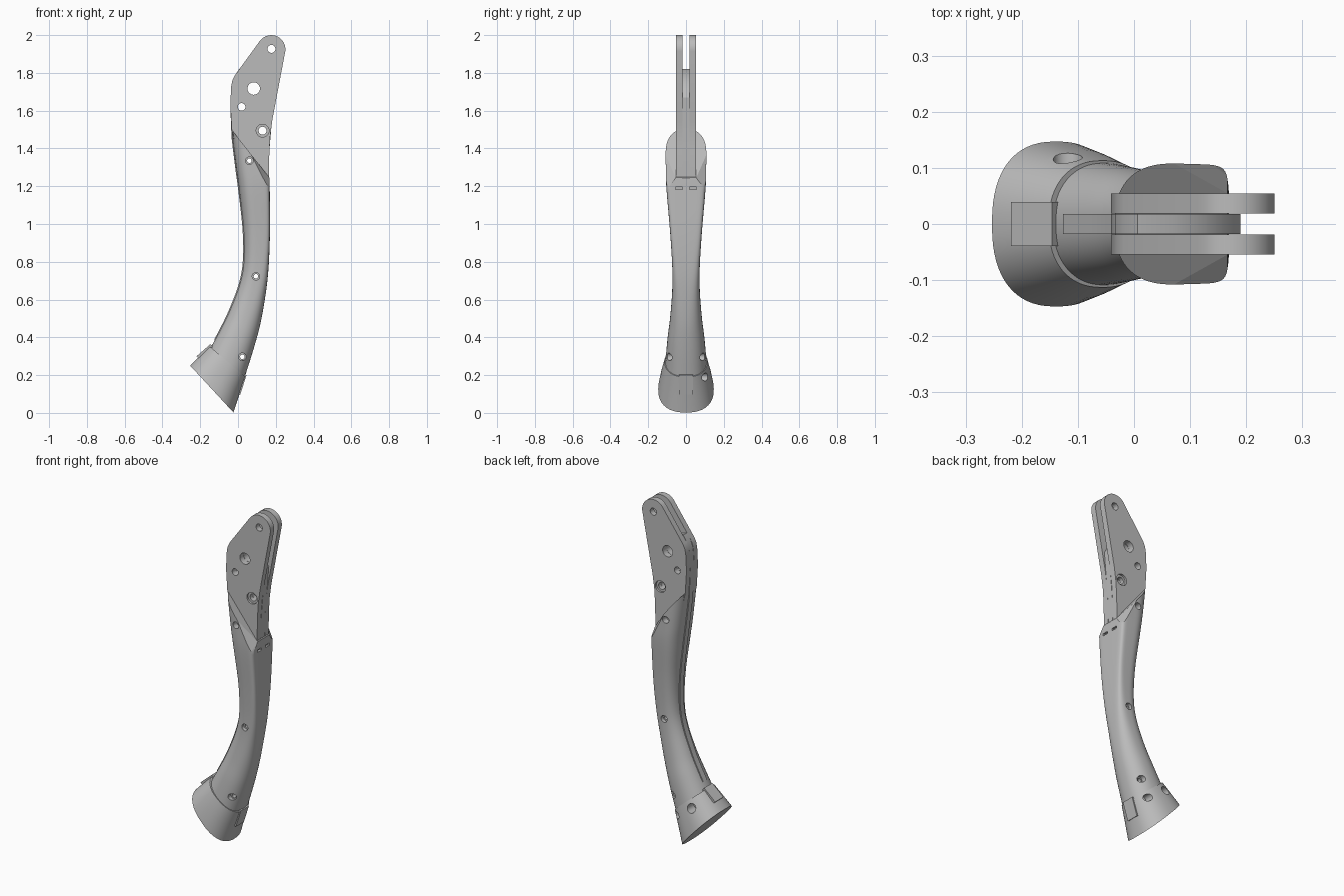
import bpy, bmesh, math
from mathutils import Vector

if "Cube" in bpy.data.objects:
    bpy.data.objects.remove(bpy.data.objects["Cube"])

grey = bpy.data.materials.new("mid_grey")
grey.diffuse_color = (0.50, 0.50, 0.50, 1)
grey.use_nodes = True
grey.node_tree.nodes["Principled BSDF"].inputs["Base Color"].default_value = grey.diffuse_color


def make(name, bm):
    bmesh.ops.recalc_face_normals(bm, faces=bm.faces)
    me = bpy.data.meshes.new(name)
    bm.to_mesh(me)
    bm.free()
    me.materials.append(grey)
    ob = bpy.data.objects.new(name, me)
    bpy.context.collection.objects.link(ob)
    return ob


def prism(name, pts, y0, y1):
    """Extrude an x-z outline between two y values."""
    bm = bmesh.new()
    a = [bm.verts.new((x, y0, z)) for x, z in pts]
    b = [bm.verts.new((x, y1, z)) for x, z in pts]
    bm.faces.new(a)
    bm.faces.new(b)
    for i in range(len(pts)):
        j = (i + 1) % len(pts)
        bm.faces.new((a[i], a[j], b[j], b[i]))
    return make(name, bm)


def disc(x, z, r, n=28):
    return [(x + r * math.cos(2 * math.pi * i / n), z + r * math.sin(2 * math.pi * i / n)) for i in range(n)]


def spline(keys, sub):
    """Catmull-Rom through rows of numbers."""
    out = []
    for i in range(len(keys) - 1):
        p = [keys[max(0, min(len(keys) - 1, i + k))] for k in (-1, 0, 1, 2)]
        for s in range(sub):
            t = s / sub
            out.append([0.5 * (2 * b + (c - a) * t + (2 * a - 5 * b + 4 * c - d) * t * t
                               + (3 * b - a - 3 * c + d) * t ** 3) for a, b, c, d in zip(*p)])
    return out + [list(keys[-1])]


def loft(rows, n=64):
    """Rows: front x, z, back x, z, half width, front and back roundness exponent."""
    bm = bmesh.new()
    rings = []
    for lx, lz, rx, rz, w, ef, eb in rows:
        ring = []
        for i in range(n):
            t = 2 * math.pi * i / n
            c, s = math.cos(t), math.sin(t)
            e = 2 / (eb if c > 0 else ef)
            k = 0.5 + 0.5 * math.copysign(abs(c) ** e, c)
            ring.append(bm.verts.new((lx + (rx - lx) * k, w * math.copysign(abs(s) ** e, s), lz + (rz - lz) * k)))
        rings.append(ring)
    for a, b in zip(rings, rings[1:]):
        for i in range(n):
            j = (i + 1) % n
            bm.faces.new((a[i], a[j], b[j], b[i]))
    bm.faces.new(rings[0])
    bm.faces.new(rings[-1])
    return bm


def slice_off(bm, co, no):
    geom = bm.verts[:] + bm.edges[:] + bm.faces[:]
    cut = bmesh.ops.bisect_plane(bm, geom=geom, plane_co=co, plane_no=no, clear_outer=True)
    bmesh.ops.holes_fill(bm, edges=[e for e in cut["geom_cut"] if isinstance(e, bmesh.types.BMEdge)])


# Leg body: swept section, flat at the back near the top
keys = [(-0.045, 1.60, 0.166, 1.60, 0.107, 2.6, 8),
        (-0.032, 1.48, 0.166, 1.45, 0.108, 2.6, 8),
        (-0.010, 1.30, 0.166, 1.30, 0.107, 2.6, 8),
        (0.006, 1.18, 0.168, 1.18, 0.103, 2.5, 8),
        (0.029, 0.97, 0.169, 0.95, 0.084, 2.4, 7),
        (0.030, 0.80, 0.161, 0.76, 0.073, 2.3, 4.5),
        (0.008, 0.68, 0.145, 0.62, 0.073, 2.2, 3),
        (-0.045, 0.54, 0.118, 0.47, 0.084, 2.2, 2.4),
        (-0.092, 0.443, 0.082, 0.337, 0.098, 2.2, 2.3),
        (-0.145, 0.345, 0.034, 0.185, 0.109, 2.2, 2.3)]
rows = spline(keys, 6)
bm = loft(rows)
seam = Vector((0.2, 0, -0.254))
slice_off(bm, (0.166, 0, 1.246), (0.254, 0, 0.2))
for s in (1, -1):   # small bevels at the back shoulder
    p, q, t = Vector((0.166, 0.055 * s, 1.246)), Vector((0.166, 0.103 * s, 1.18)), Vector((0.11, 0.106 * s, 1.29))
    no = (q - p).cross(t - p)
    slice_off(bm, p, no if no.z > 0 else -no)
body = make("leg_body", bm)

# Side plates: rounded pivot end on top, hidden tail inside the body
arc = [(0.176 + 0.075 * math.cos(math.radians(a)), 1.925 + 0.075 * math.sin(math.radians(a)))
       for a in range(-8, 149, 12)]
outline = [(0.150, 1.15), (0.163, 1.25), (0.166, 1.39), (0.171, 1.47), (0.182, 1.553)] + arc + \
          [(-0.018, 1.785), (-0.030, 1.76), (-0.036, 1.73), (-0.041, 1.63), (-0.033, 1.50), (0.01, 1.30), (0.04, 1.15)]
plates = [prism("side_plate_" + n, outline, s * 0.019, s * 0.054) for n, s in (("left", -1), ("right", 1))]

# Centre spine between the plates, showing as a strip down the front of the body
front = [(r[0] - 0.005, r[1]) for r in rows if 0.38 < r[1] < 1.48]
back = [((r[0] + r[2]) / 2, (r[1] + r[3]) / 2) for r in rows if 0.38 < r[1] < 1.1]
spine = prism("centre_spine",
              [(-0.036, 1.50), *front, *reversed(back), (0.15, 1.15), (0.163, 1.25), (0.166, 1.39), (0.180, 1.55),
               (0.190, 1.67), (0.165, 1.72), (0.125, 1.765), (0.07, 1.80), (0.006, 1.82),
               (-0.018, 1.785), (-0.034, 1.74), (-0.041, 1.63)], -0.018, 0.018)

# Flared foot with its two locking tongues
foot = make("foot_cup", loft([(-0.152, 0.354, 0.040, 0.190, 0.113, 2.3, 2.3),
                              (-0.203, 0.302, 0.009, 0.102, 0.132, 2.3, 2.3),
                              (-0.253, 0.250, -0.024, 0.002, 0.147, 2.4, 2.4)]))
front_tongue = prism("front_tongue", [(-0.146, 0.364), (-0.219, 0.300), (-0.205, 0.285), (-0.12, 0.33)], -0.039, 0.039)
back_tongue = prism("back_tongue", [(0.045, 0.20), (0.012, 0.097), (-0.01, 0.105), (0.02, 0.21)], -0.038, 0.038)


def cut(objs, cutter):
    cutter.hide_render = True
    for ob in objs:
        m = ob.modifiers.new("cut", "BOOLEAN")
        m.operation, m.solver, m.object = "DIFFERENCE", "EXACT", cutter
        dg = bpy.context.evaluated_depsgraph_get()
        me = bpy.data.meshes.new_from_object(ob.evaluated_get(dg))
        ob.modifiers.clear()
        ob.data = me
    bpy.data.objects.remove(cutter)


# Bolt holes through the plates
for x, z, r in ((0.177, 1.927, 0.021), (0.083, 1.717, 0.033), (0.019, 1.62, 0.020), (0.13, 1.494, 0.021)):
    cut(plates + [spine], prism("drill", disc(x, z, r), -0.3, 0.3))
for p, s in zip(plates, (-1, 1)):
    cut([p], prism("bore", disc(0.13, 1.494, 0.034), s * 0.042, s * 0.3))

# Recessed screw holes through the body
for x, z, depth, objs in ((0.06, 1.335, 0.068, plates + [spine, body]), (0.095, 0.723, 0.05, [body, spine]),
                          (0.023, 0.297, 0.07, [body])):
    cut(objs, prism("drill", disc(x, z, 0.012), -0.3, 0.3))
    for s in (-1, 1):
        cut([body], prism("bore", disc(x, z, 0.020), s * depth, s * 0.3))

# Sockets on one side of the foot, and slots in the back of the body
for x, z, r in ((-0.118, 0.265, 0.026), (-0.012, 0.19, 0.021)):
    cut([foot], prism("socket", disc(x, z, r), 0.06, 0.3))
for s in (-1, 1):
    cut([body], prism("slot", [(0.155, 1.183), (0.2, 1.183), (0.2, 1.197), (0.155, 1.197)], s * 0.018, s * 0.055))

for ob in bpy.data.objects:
    bpy.ops.object.select_all(action="DESELECT")
    ob.select_set(True)
    bpy.context.view_layer.objects.active = ob
    bpy.ops.object.shade_smooth_by_angle(angle=math.radians(30))
